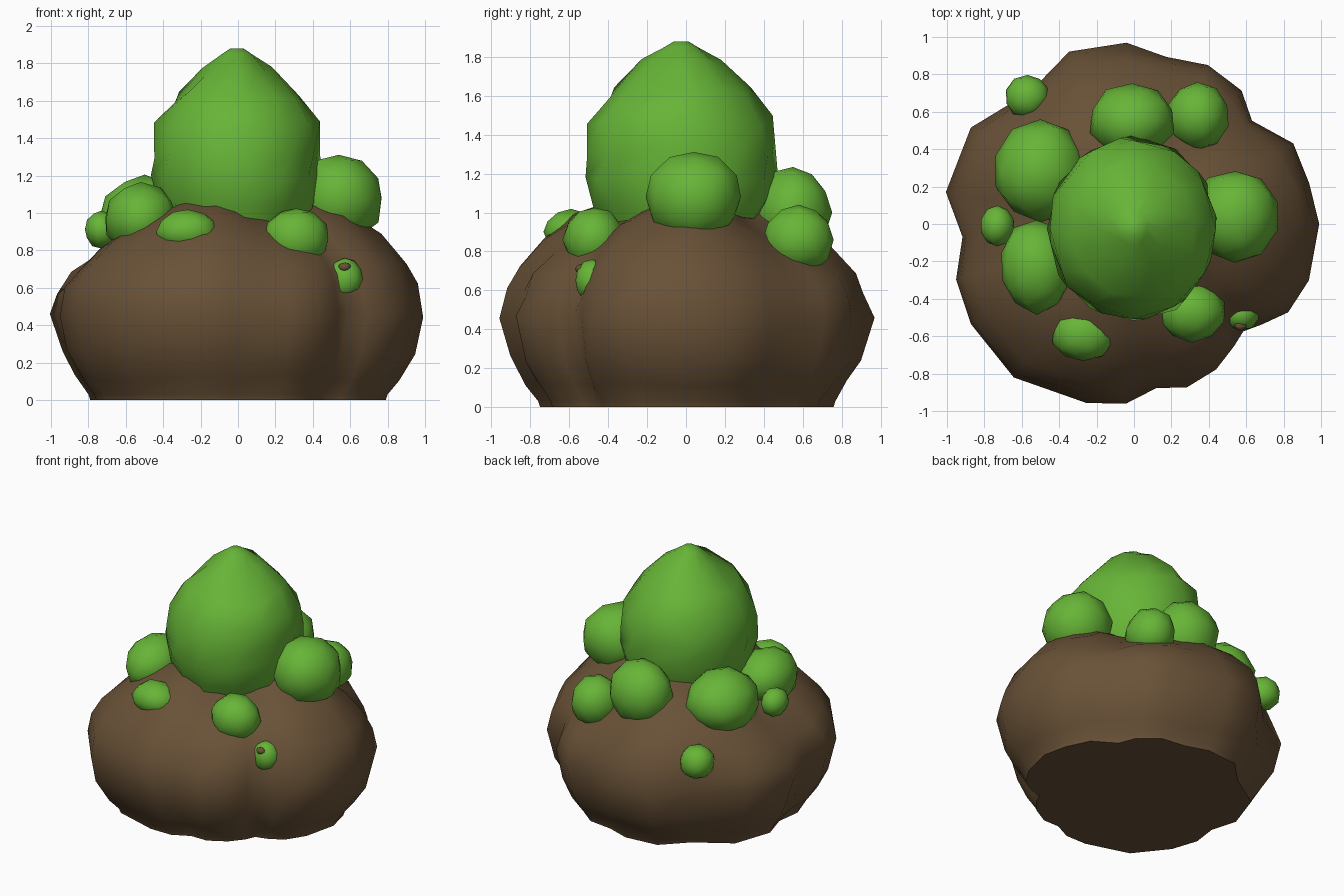
import bpy, bmesh, math, random
from mathutils import Vector

random.seed(4)
scene_cube = bpy.data.objects.get("Cube")
if scene_cube:
    bpy.data.objects.remove(scene_cube, do_unlink=True)


def make_material(name, colour):
    mat = bpy.data.materials.new(name)
    mat.use_nodes = True
    mat.diffuse_color = (*colour, 1)
    mat.node_tree.nodes["Principled BSDF"].inputs["Base Color"].default_value = (*colour, 1)
    return mat


earth = make_material("earth brown", (0.14, 0.083, 0.038))
leaf = make_material("leaf green", (0.135, 0.46, 0.038))


def finish(bm, name, mat, angle):
    bmesh.ops.recalc_face_normals(bm, faces=bm.faces)
    mesh = bpy.data.meshes.new(name)
    bm.to_mesh(mesh)
    bm.free()
    mesh.materials.append(mat)
    obj = bpy.data.objects.new(name, mesh)
    bpy.context.collection.objects.link(obj)
    bpy.ops.object.select_all(action="DESELECT")
    obj.select_set(True)
    bpy.context.view_layer.objects.active = obj
    bpy.ops.object.shade_smooth_by_angle(angle=math.radians(angle))
    return obj


def skin_rings(rings, name, mat, angle):
    """Join closed rings of points into a capped surface."""
    bm = bmesh.new()
    loops = [[bm.verts.new(p) for p in ring] for ring in rings]
    for low, high in zip(loops, loops[1:]):
        for i in range(len(low)):
            j = (i + 1) % len(low)
            bm.faces.new((low[i], low[j], high[j], high[i]))
    bm.faces.new(loops[0][::-1])
    bm.faces.new(loops[-1])
    return finish(bm, name, mat, angle)


# Lumpy earth mound: a lobed ground plan swept up a bulging profile
plan = [(1, 0), (.95, .22), (.85, .43), (.64, .56), (.58, .72), (.4, .86),
        (.17, .89), (-.04, .96), (-.35, .93), (-.56, .72), (-.88, .52),
        (-1, .17), (-.93, -.07), (-.96, -.3), (-.88, -.54), (-.65, -.83),
        (-.25, -.95), (-.04, -.95), (.12, -.87), (.28, -.87), (.44, -.78),
        (.54, -.66), (.58, -.57), (.69, -.54), (.82, -.47), (.93, -.3)]
profile = [(0, .79), (.03, .8), (.12, .87), (.25, .95), (.46, 1), (.6, .96),
           (.7, .91), (.83, .78), (.94, .62), (1.02, .42), (1.08, .15)]
rings = []
for z, scale in profile:
    blend = max(0, min(.6, (z - .62) * 1.5))
    fade = max(0, min(1, (z - .5) * 3))
    ring = []
    for x, y in plan:
        p = Vector((x, y))
        p = p.lerp(p.normalized() * .93, blend) * scale
        # the shoulder rises and sinks between three broad lobes
        lift = .055 * fade * math.cos(3 * math.atan2(y, x))
        if .1 < z < 1:
            p *= random.uniform(.985, 1.01)
            lift += random.uniform(-.02, .02)
        ring.append((p.x, p.y, z + lift))
    rings.append(ring)
skin_rings(rings, "earth_mound", earth, 70)

# Tall pointed crown bush
crown = [(.9, .36), (1.03, .42), (1.18, .455), (1.32, .45), (1.47, .44),
         (1.62, .34), (1.76, .19), (1.85, .08), (1.88, .035)]
sides = 12
rings = []
for row, (z, radius) in enumerate(crown):
    ring = []
    for i in range(sides):
        a = math.tau * (i + .3 * (row % 2)) / sides
        r = radius * random.uniform(.97, 1.02)
        height = z + (random.uniform(-.03, .03) if z < 1.8 else 0)
        ring.append((r * math.cos(a) - .005, 1.08 * r * math.sin(a) - .025, height))
    rings.append(ring)
skin_rings(rings, "crown_bush", leaf, 45)


def blob(name, centre, radii, mat=leaf):
    """Slightly uneven rounded lump."""
    bm = bmesh.new()
    bmesh.ops.create_icosphere(bm, subdivisions=2, radius=1)
    for v in bm.verts:
        v.co *= random.uniform(.96, 1.04)
        v.co = Vector(centre) + Vector(c * r for c, r in zip(v.co, radii))
    return finish(bm, name, mat, 40)


# Smaller bushes around the crown
bushes = {
    "left_bush": ((.54, .04, 1.08), (.24, .25, .24)),
    "back_bush": ((-.01, .55, 1), (.23, .2, .24)),
    "back_left_bush": ((.34, .58, .86), (.17, .18, .18)),
    "back_right_bush": ((-.5, .28, .97), (.25, .27, .23)),
    "front_right_bush": ((-.52, -.23, .97), (.2, .25, .19)),
    "right_sprig": ((-.73, -.01, .91), (.09, .11, .1)),
    "front_bush": ((-.27, -.59, .9), (.17, .14, .12)),
    "front_left_bush": ((.31, -.47, .86), (.18, .16, .17)),
    "front_left_sprig": ((.57, -.48, .65), (.1, .09, .11)),
    "back_right_sprig": ((-.57, .68, .68), (.12, .12, .12)),
}
for name, (centre, radii) in bushes.items():
    blob(name, centre, radii)

# Bit of earth poking through the low sprig
blob("earth_patch", (.57, -.54, .71), (.035, .03, .025), earth)
